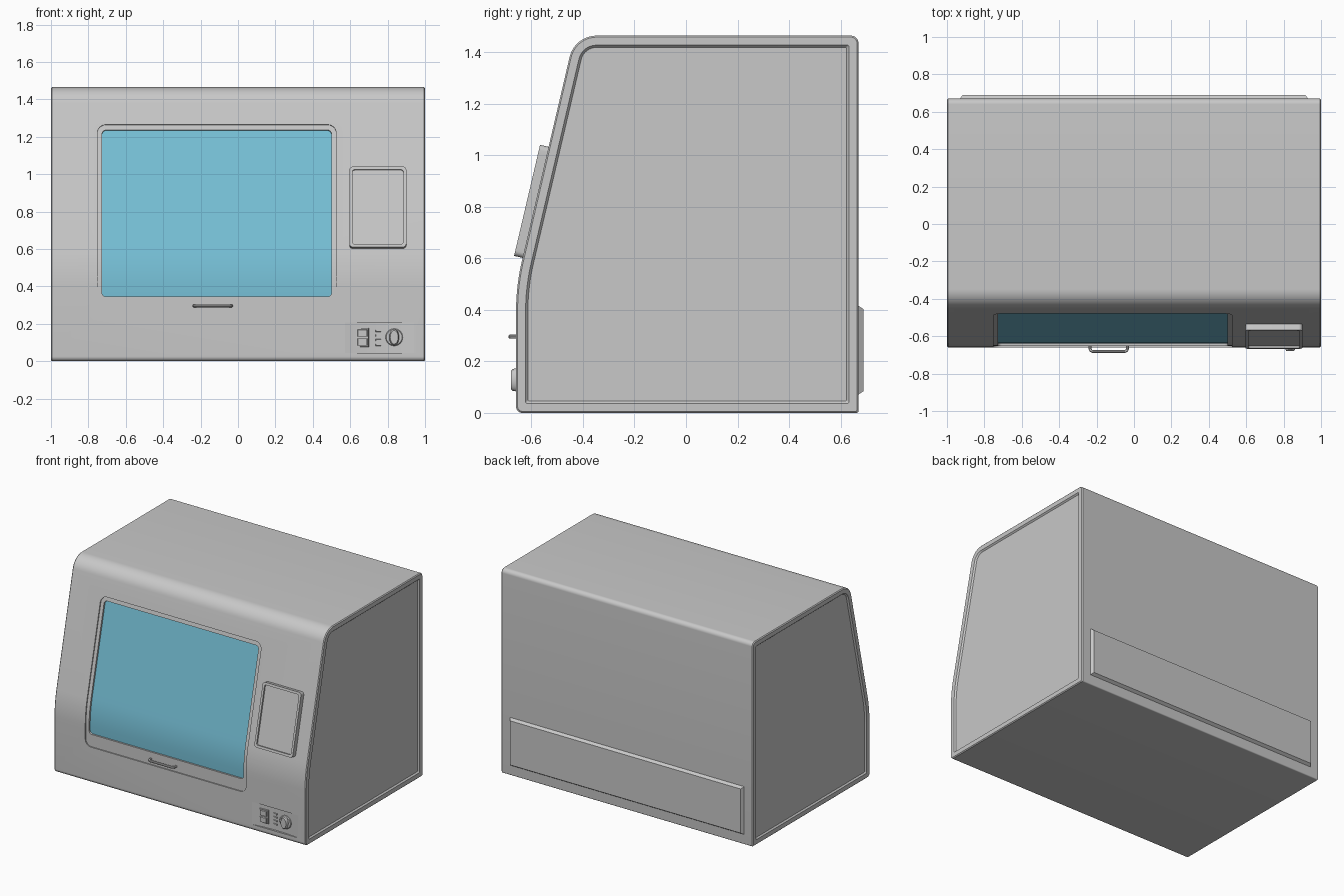
import bpy, bmesh, math
from mathutils import Vector
from mathutils.geometry import interpolate_bezier

cube = bpy.data.objects.get("Cube")
if cube:
    bpy.data.objects.remove(cube)


def material(name, rgb):
    m = bpy.data.materials.new(name)
    m.use_nodes = True
    color = (*rgb, 1)
    m.diffuse_color = color
    m.node_tree.nodes["Principled BSDF"].inputs["Base Color"].default_value = color
    return m


grey = material("light grey", (0.58, 0.58, 0.58))
blue = material("blue glass", (0.183, 0.53, 0.68))


def activate(ob):
    bpy.ops.object.select_all(action='DESELECT')
    ob.select_set(True)
    bpy.context.view_layer.objects.active = ob


def smooth(ob):
    activate(ob)
    bpy.ops.object.shade_smooth_by_angle(angle=math.radians(30))


def loft(name, rings, mat=grey):
    """Skin a closed solid through rings of equal point count."""
    bm = bmesh.new()
    loops = [[bm.verts.new(p) for p in ring] for ring in rings]
    for low, high in zip(loops, loops[1:]):
        for i in range(len(low)):
            j = (i + 1) % len(low)
            bm.faces.new((low[i], low[j], high[j], high[i]))
    bm.faces.new(loops[0])
    bm.faces.new(loops[-1])
    bmesh.ops.recalc_face_normals(bm, faces=bm.faces)
    me = bpy.data.meshes.new(name)
    bm.to_mesh(me)
    bm.free()
    me.materials.append(mat)
    ob = bpy.data.objects.new(name, me)
    bpy.context.collection.objects.link(ob)
    smooth(ob)
    return ob


def cut(ob, cutter):
    cutter.hide_render = True
    mod = ob.modifiers.new("cut", 'BOOLEAN')
    mod.operation = 'DIFFERENCE'
    mod.solver = 'EXACT'
    mod.object = cutter
    activate(ob)
    bpy.ops.object.modifier_apply(modifier=mod.name)
    bpy.data.objects.remove(cutter)
    smooth(ob)


# Side profile as (y, z, corner tangent length)
FRONT, SLOPE, KINK, BEND = -0.66, 0.234, 0.493, 0.1
TOP, BACK = 1.465, 0.67
CORNERS = [(FRONT, 0, 0.025), (BACK, 0, 0.008), (BACK, TOP, 0.03),
           (FRONT + SLOPE * (TOP - KINK), TOP, 0.085), (FRONT, KINK, BEND)]


def profile(inset):
    pts = []
    for i, (y, z, t) in enumerate(CORNERS):
        p = Vector((y, z))
        a = (p - Vector(CORNERS[i - 1][:2])).normalized()
        b = (Vector(CORNERS[(i + 1) % len(CORNERS)][:2]) - p).normalized()
        na, nb = Vector((-a.y, a.x)), Vector((-b.y, b.x))
        p += (na + nb) / (1 + na.dot(nb)) * inset
        angle = a.angle(b)
        t = max(t - inset * math.tan(angle / 2), 0.006)
        k = 4 / 3 * math.tan(angle / 4) / math.tan(angle / 2)
        p0, p1 = p - a * t, p + b * t
        pts += interpolate_bezier(p0, p0 + a * t * k, p1 - b * t * k, p1, 12)
    return pts


def front_y(z):
    """Depth of the front surface at a height."""
    start = KINK - BEND
    if z < start:
        return FRONT
    if z < KINK + BEND:
        return FRONT + SLOPE * (z - start) ** 2 / (4 * BEND)
    return FRONT + SLOPE * (z - KINK)


def front_slab(name, x0, x1, z0, z1, r, inner, outer, mat=grey):
    """Rounded rectangle following the front, between two offsets."""
    arc = [math.pi / 2 * i / 6 for i in range(7)]
    rows = [(z0 + r * (1 - math.cos(a)), r * (1 - math.sin(a))) for a in arc]
    rows += [(z0 + r + (z1 - z0 - 2 * r) * i / 30, 0) for i in range(1, 30)]
    rows += [(z1 - r * (1 - math.cos(a)), r * (1 - math.sin(a))) for a in reversed(arc)]
    rings = []
    for z, dx in rows:
        s = (front_y(z + 0.005) - front_y(z - 0.005)) / 0.01
        n = Vector((0, -1, s)).normalized()
        base = Vector((0, front_y(z), z))
        left, right = Vector((x0 + dx, 0, 0)), Vector((x1 - dx, 0, 0))
        rings.append([base + n * outer + left, base + n * outer + right,
                      base + n * inner + right, base + n * inner + left])
    return loft(name, rings, mat)


def plate(name, x0, x1, z0, z1, y0, y1, taper=0.0):
    """Box from y0 to y1, with the y1 face narrowed by taper."""
    return loft(name, [[(x0 + t, y, z0 + t), (x1 - t, y, z0 + t),
                        (x1 - t, y, z1 - t), (x0 + t, y, z1 - t)]
                       for y, t in ((y0, 0), (y1, taper))])


# Housing with thin edge chamfers and a recessed panel on each side
half = [(0.99, 0.046), (1, 0.037), (1, 0.006), (0.994, 0)]
stations = [(-x, d) for x, d in half] + [(x, d) for x, d in reversed(half)]
body = loft("housing", [[(x, y, z) for y, z in profile(d)] for x, d in stations])

# Door recess, then the deeper window recess
cut(body, front_slab("door_cutter", -0.752, 0.525, 0.257, 1.265, 0.045, -0.008, 0.05))
cut(body, front_slab("window_cutter", -0.727, 0.5, 0.345, 1.238, 0.022, -0.022, 0.05))

# Shallow scoop behind the controls
xc, hw, depth = 0.757, 0.185, 0.014
arc = [(xc + hw * u / 8, FRONT + depth * (1 - (u / 8) ** 2)) for u in range(-8, 9)]
outline = arc + [(xc + hw, FRONT - 0.05), (xc - hw, FRONT - 0.05)]
cut(body, loft("scoop_cutter", [[(x, y, z) for x, y in outline] for z in (0.045, 0.207)]))

# Window glass
front_slab("window_glass", -0.727, 0.5, 0.345, 1.238, 0.022, -0.027, -0.0205, blue)

# Door handle
cu = bpy.data.curves.new("door_handle", 'CURVE')
cu.dimensions = '3D'
cu.bevel_depth = 0.008
cu.bevel_resolution = 3
sp = cu.splines.new('POLY')
path = [(-0.1, -0.64), (-0.1, -0.668), (-0.095, -0.678), (-0.085, -0.682)]
path += [(-x, y) for x, y in reversed(path)]
sp.points.add(len(path) - 1)
for pt, (x, y) in zip(sp.points, path):
    pt.co = (x - 0.135, y, 0.296, 1)
handle = bpy.data.objects.new("door_handle", cu)
bpy.context.collection.objects.link(handle)
activate(handle)
bpy.ops.object.convert(target='MESH')
handle = bpy.context.object
handle.data.materials.clear()
handle.data.materials.append(grey)
smooth(handle)

# Display with a raised rim
display = front_slab("display", 0.595, 0.9, 0.602, 1.033, 0.02, -0.01, 0.034)
cut(display, front_slab("display_cutter", 0.611, 0.884, 0.619, 1.016, 0.012, 0.022, 0.06))

# Rocker switch: frame and two keys
plate("switch_frame", 0.629, 0.701, 0.075, 0.178, -0.63, -0.658, 0.003)
for name, z in (("lower_switch_key", 0.081), ("upper_switch_key", 0.129)):
    plate(name, 0.637, 0.693, z, z + 0.043, -0.65, -0.667, 0.004)

# Indicator bars
for i in range(4):
    z = 0.081 + i * 0.025
    plate(f"indicator_{i + 1}", 0.735, 0.766, z, z + 0.013, -0.63, -0.653, 0.002)

# Dial with a grip
turn = [2 * math.pi * i / 48 for i in range(48)]
loft("dial", [[(0.835 + r * math.cos(a), y, 0.128 + r * math.sin(a)) for a in turn]
              for y, r in ((-0.63, 0.046), (-0.655, 0.046), (-0.659, 0.042))])
loft("dial_grip", [[(0.835 + w * math.cos(a), y, 0.128 + h * math.sin(a)) for a in turn]
                   for y, w, h in ((-0.65, 0.027, 0.045), (-0.672, 0.025, 0.043),
                                   (-0.679, 0.021, 0.036))])

# Rear access panel with sloped edges
plate("rear_panel", -0.937, 0.937, 0.065, 0.422, BACK - 0.01, 0.69, 0.02)
